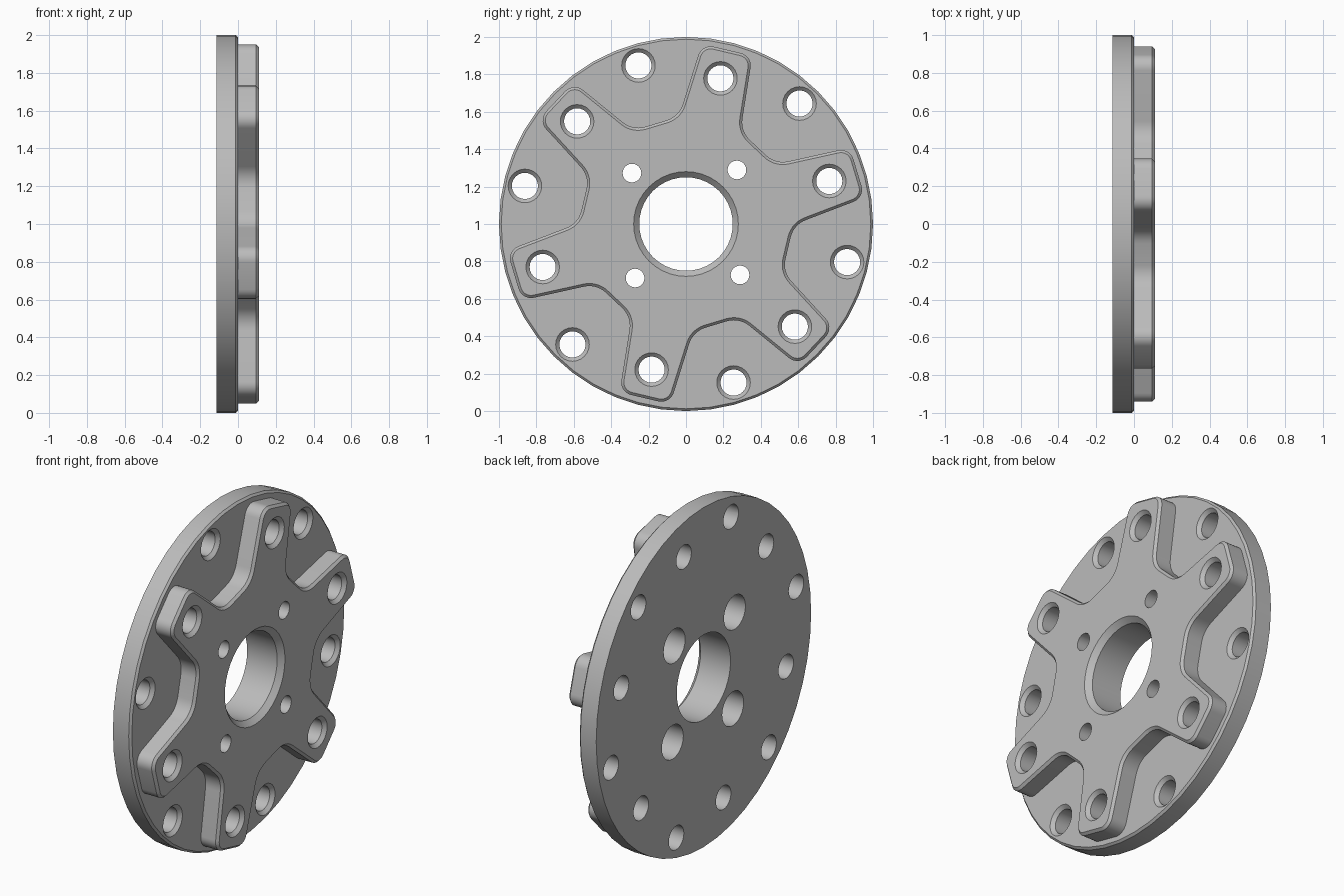
import bpy, bmesh
from math import radians, cos, sin, pi, tan
from mathutils import Vector

cube = bpy.data.objects.get("Cube")
if cube:
    bpy.data.objects.remove(cube, do_unlink=True)

# Single machined metal colour
metal = bpy.data.materials.new("satin grey metal")
metal.use_nodes = True
grey = (0.5, 0.5, 0.5, 1)
metal.diffuse_color = grey
metal.node_tree.nodes["Principled BSDF"].inputs["Base Color"].default_value = grey

TILT = radians(16.7)      # direction of the first arm
CENTRE = 1.0              # height of the axis
BACK, FACE, TOP = -0.115, 0.0, 0.11


def place(p):
    """Axis frame (across, up, along axis) to world."""
    return Vector((p[2], p[0], p[1] + CENTRE))


def loft(bm, rings):
    """Closed solid through a list of rings with equal point counts."""
    loops = [[bm.verts.new(place(p)) for p in ring] for ring in rings]
    n = len(loops[0])
    for a, b in zip(loops, loops[1:]):
        for i in range(n):
            j = (i + 1) % n
            bm.faces.new((a[i], a[j], b[j], b[i]))
    bm.faces.new(loops[0][::-1])
    bm.faces.new(loops[-1])


def lathe(bm, profile, segments, angle=0.0, distance=0.0):
    """Turned solid from (radius, axial position) pairs."""
    cx, cy = distance * cos(angle), distance * sin(angle)
    loft(bm, [[(cx + r * cos(2 * pi * k / segments),
                cy + r * sin(2 * pi * k / segments), w)
               for k in range(segments)] for r, w in profile])


def finish(bm, name):
    bmesh.ops.recalc_face_normals(bm, faces=bm.faces)
    mesh = bpy.data.meshes.new(name)
    bm.to_mesh(mesh)
    bm.free()
    mesh.materials.append(metal)
    ob = bpy.data.objects.new(name, mesh)
    bpy.context.collection.objects.link(ob)
    return ob


def star_outline(inset):
    """Six tapered arms with rounded tips and valleys, shrunk by inset."""
    corners = []
    for k in range(6):
        a = TILT + k * pi / 3
        u = Vector((cos(a), sin(a)))
        v = Vector((-sin(a), cos(a)))
        # root right, tip right, tip left, root left of one arm
        for along, side, radius in ((0.55, -0.169, 0.13), (0.957, -0.139, 0.07),
                                    (0.957, 0.139, 0.07), (0.55, 0.169, 0.13)):
            corners.append((u * along + v * side, radius))
    pts = []
    for i, (c, radius) in enumerate(corners):
        d0 = (c - corners[i - 1][0]).normalized()
        d1 = (corners[(i + 1) % len(corners)][0] - c).normalized()
        turn = d0.angle_signed(d1) * -1
        sgn = 1 if turn > 0 else -1
        t = radius * tan(abs(turn) / 2)
        start = c - d0 * t
        n0 = Vector((-d0.y, d0.x)) * sgn
        middle = start + n0 * radius
        r = radius - sgn * inset
        for s in range(8):
            th = abs(turn) * s / 7
            pts.append(middle - n0 * r * cos(th) + d0 * r * sin(th))
    return pts


# Base disc with a chamfered front rim
bm = bmesh.new()
lathe(bm, [(1, BACK), (1, FACE - 0.012), (0.988, FACE)], 48)
flange = finish(bm, "hub_flange")

# Raised star plate with a chamfered top edge
bm = bmesh.new()
chamfer = 0.014
full, small = star_outline(0), star_outline(chamfer)
loft(bm, [[(p.x, p.y, w) for p in ring] for ring, w in
          ((full, -0.06), (full, TOP - chamfer), (small, TOP))])
star = finish(bm, "star_plate")

# All drilled openings in one cutter
bm = bmesh.new()
lathe(bm, [(0.25, -0.3), (0.25, TOP - 0.03), (0.31, TOP + 0.03)], 40)


def drill(count, angle, distance, profile):
    for k in range(count):
        lathe(bm, profile, 24, angle + 2 * pi * k / count, distance)


def countersunk(top):
    return [(0.07, -0.3), (0.07, top - 0.02), (0.11, top + 0.02)]


drill(6, TILT, 0.80, countersunk(TOP))
drill(6, TILT + pi / 6, 0.885, countersunk(FACE))
drill(4, TILT + pi / 6, 0.397, [(0.1, -0.3), (0.1, 0.03), (0.05, 0.03), (0.05, 0.3)])
holes = finish(bm, "hole_cutters")

# Join the plate to the disc, then cut the holes
bpy.context.view_layer.objects.active = flange
for tool, operation in ((star, 'UNION'), (holes, 'DIFFERENCE')):
    tool.hide_render = True
    mod = flange.modifiers.new(tool.name, 'BOOLEAN')
    mod.operation, mod.solver, mod.object = operation, 'EXACT', tool
    bpy.ops.object.modifier_apply(modifier=mod.name)
    bpy.data.objects.remove(tool, do_unlink=True)

bpy.ops.object.select_all(action='DESELECT')
flange.select_set(True)
bpy.ops.object.shade_smooth_by_angle(angle=radians(25))
